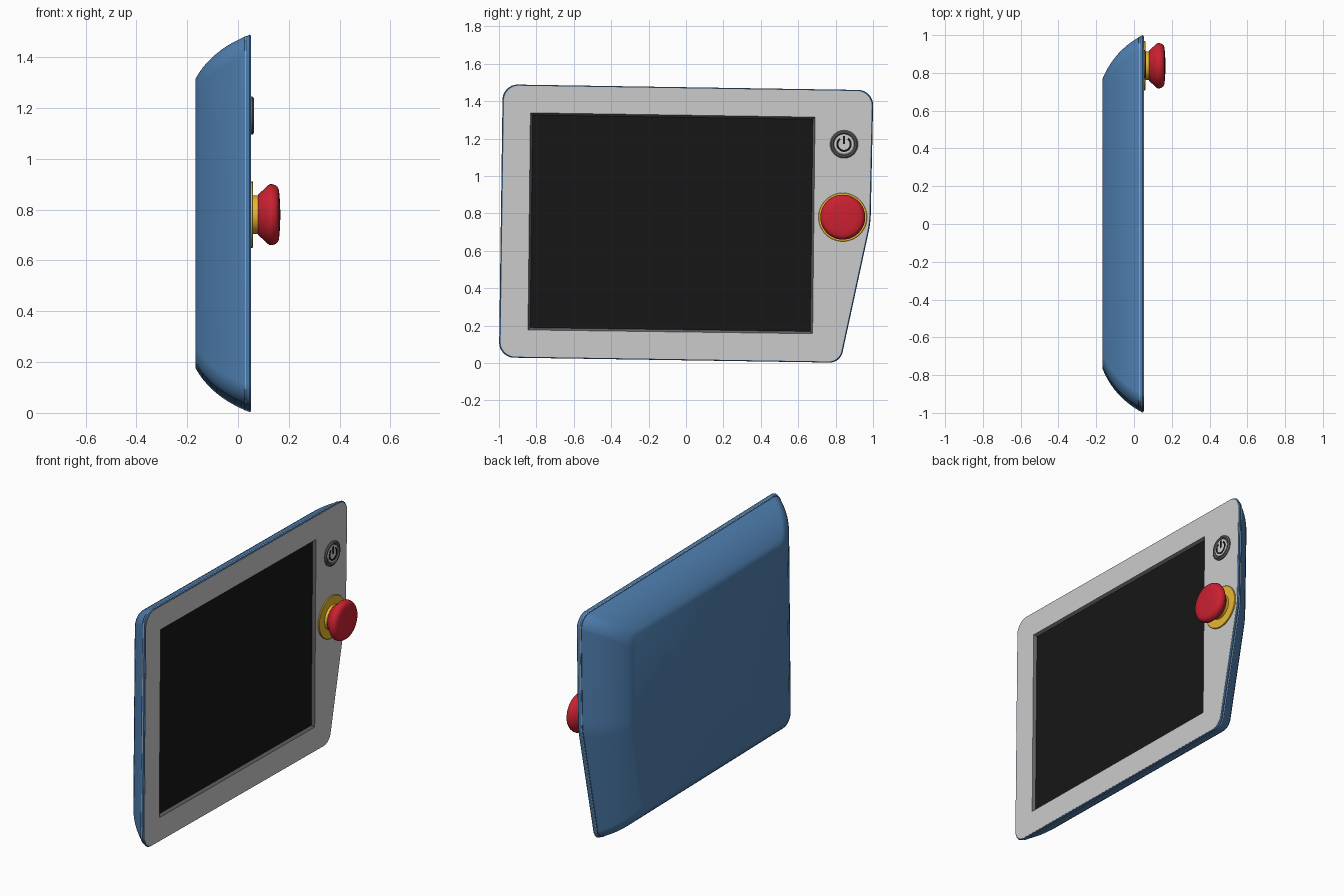
import bpy, bmesh
from math import sin, cos, pi, radians
from mathutils import Vector, Euler

if "Cube" in bpy.data.objects:
    bpy.data.objects.remove(bpy.data.objects["Cube"])


def material(name, rgb):
    m = bpy.data.materials.new(name)
    m.diffuse_color = (*rgb, 1)
    m.use_nodes = True
    m.node_tree.nodes["Principled BSDF"].inputs["Base Color"].default_value = m.diffuse_color
    return m


BLUE = material("blue", (0.08, 0.22, 0.45))
BLACK = material("black", (0.008, 0.008, 0.008))
DARK = material("dark_grey", (0.12, 0.12, 0.12))
RED = material("red", (0.6, 0.015, 0.03))
YELLOW = material("yellow", (0.8, 0.48, 0.03))


def finish(ob, mat):
    if mat:
        ob.data.materials.append(mat)
    bpy.ops.object.select_all(action='DESELECT')
    ob.select_set(True)
    bpy.context.view_layer.objects.active = ob
    if ob.type == 'CURVE':
        bpy.ops.object.convert(target='MESH')
    bpy.ops.object.shade_smooth_by_angle(angle=radians(32))
    return bpy.context.view_layer.objects.active


def loft(name, sections, mat=None, caps=True):
    """Skin equal-length (y, z) loops placed at successive x."""
    bm = bmesh.new()
    rings = [[bm.verts.new((x, p[0], p[1])) for p in loop] for x, loop in sections]
    n = len(rings[0])
    for a, b in zip(rings, rings[1:]):
        for i in range(n):
            bm.faces.new((a[i], a[(i + 1) % n], b[(i + 1) % n], b[i]))
    if caps:
        bm.faces.new(rings[0])
        bm.faces.new(rings[-1])
    bmesh.ops.recalc_face_normals(bm, faces=bm.faces)
    me = bpy.data.meshes.new(name)
    bm.to_mesh(me)
    bm.free()
    ob = bpy.data.objects.new(name, me)
    bpy.context.collection.objects.link(ob)
    return finish(ob, mat)


def slab(name, loops, x0, x1, mat=None):
    """Extruded flat plate; inner loops become holes."""
    cu = bpy.data.curves.new(name, 'CURVE')
    cu.dimensions, cu.fill_mode = '2D', 'BOTH'
    cu.extrude = (x1 - x0) / 2
    for loop in loops:
        s = cu.splines.new('POLY')
        s.points.add(len(loop) - 1)
        for pt, p in zip(s.points, loop):
            pt.co = (p[0], p[1], 0, 1)
        s.use_cyclic_u = True
    ob = bpy.data.objects.new(name, cu)
    ob.rotation_euler = Euler((pi / 2, 0, pi / 2))
    ob.location.x = (x0 + x1) / 2
    bpy.context.collection.objects.link(ob)
    return finish(ob, mat)


def turned(name, centre, profile, mat=None, n=48):
    """Lathe an (x, radius) profile around an x-parallel axis."""
    return loft(name, [(x, [(centre[0] + r * cos(2 * pi * i / n),
                             centre[1] + r * sin(2 * pi * i / n)) for i in range(n)])
                       for x, r in profile], mat)


def rounded(corners, seg=10):
    pts = []
    for i, (y, z, r) in enumerate(corners):
        p = Vector((y, z))
        u = (Vector(corners[i - 1][:2]) - p).normalized()
        v = (Vector(corners[(i + 1) % len(corners)][:2]) - p).normalized()
        half = u.angle(v) / 2
        c = p + (u + v).normalized() * (r / sin(half))
        t = r * cos(half) / sin(half)
        a, b = p + u * t - c, p + v * t - c
        pts += [c + a.lerp(b, k / seg).normalized() * r for k in range(seg + 1)]
    return pts


CENTRE = Vector((0, 0.745))


def scaled(loop, s):
    return [CENTRE + (p - CENTRE) * s for p in loop]


# Slightly tilted outline with a tapered lower right side
outline = rounded([(-0.98, 1.49, 0.08), (1.002, 1.459, 0.08), (0.987, 0.75, 0.5),
                   (0.825, 0.002, 0.07), (-1.0, 0.03, 0.08)])

# Curved back shell, with a thin lip around the front
sections = []
for k in range(11):
    t = k / 10
    x = (1 - t) ** 2 * -0.168 + 2 * t * (1 - t) * -0.105 + t * t * 0.043
    s = (1 - t) ** 2 * 0.765 + 2 * t * (1 - t) * 0.92 + t * t * 0.998
    sections.append((x, scaled(outline, s)))
sections += [(0.046, scaled(outline, 1.0)), (0.051, scaled(outline, 0.996)),
             (0.051, scaled(outline, 0.991)), (0.025, scaled(outline, 0.991))]
loft("back_shell", sections, BLUE)

# Grey front bezel with the screen opening
opening = [Vector(p) for p in ((-0.832, 1.338), (0.69, 1.315), (0.677, 0.157), (-0.845, 0.177))]
mid = sum(opening, Vector((0, 0))) / 4
inner = [p + Vector((0.012 if p.x < mid.x else -0.012, 0.012 if p.y < mid.y else -0.012))
         for p in opening]
slab("front_bezel", [scaled(outline, 0.992), opening], 0.03, 0.052)

# Sloped frame and recessed screen
loft("screen_frame", [(0.052, opening), (0.036, inner)], DARK, caps=False)
slab("screen", [inner], 0.026, 0.037, BLACK)

# Power button: ring, cap and icon
P = (0.845, 1.17)
turned("power_button_ring", P, [(0.05, 0.075), (0.057, 0.075), (0.063, 0.068), (0.063, 0.06),
                                (0.056, 0.054), (0.05, 0.054)], DARK)
turned("power_button_cap", P, [(0.05, 0.052), (0.059, 0.052), (0.061, 0.049)])
arc = [radians(125 + 290 * k / 28) for k in range(29)]
slab("power_icon_arc", [[(P[0] + 0.041 * cos(a), P[1] + 0.041 * sin(a)) for a in arc] +
                        [(P[0] + 0.030 * cos(a), P[1] + 0.030 * sin(a)) for a in reversed(arc)]],
     0.06, 0.0625, BLACK)
slab("power_icon_bar", [[(P[0] + dy, P[1] + dz) for dy, dz in
                         ((-0.005, 0), (0.005, 0), (0.005, 0.045), (-0.005, 0.045))]],
     0.06, 0.0625, BLACK)

# Emergency stop: yellow base with collar, red mushroom head
E = (0.838, 0.78)
turned("stop_base", E, [(0.05, 0.13), (0.058, 0.13), (0.06, 0.128), (0.06, 0.076), (0.082, 0.076)],
       YELLOW)
turned("stop_head", E, [(0.076, 0.07), (0.08, 0.08), (0.12, 0.117), (0.127, 0.12), (0.135, 0.12),
                        (0.147, 0.116), (0.156, 0.109), (0.161, 0.098), (0.164, 0.07),
                        (0.166, 0.035), (0.1665, 0.01)], RED)
